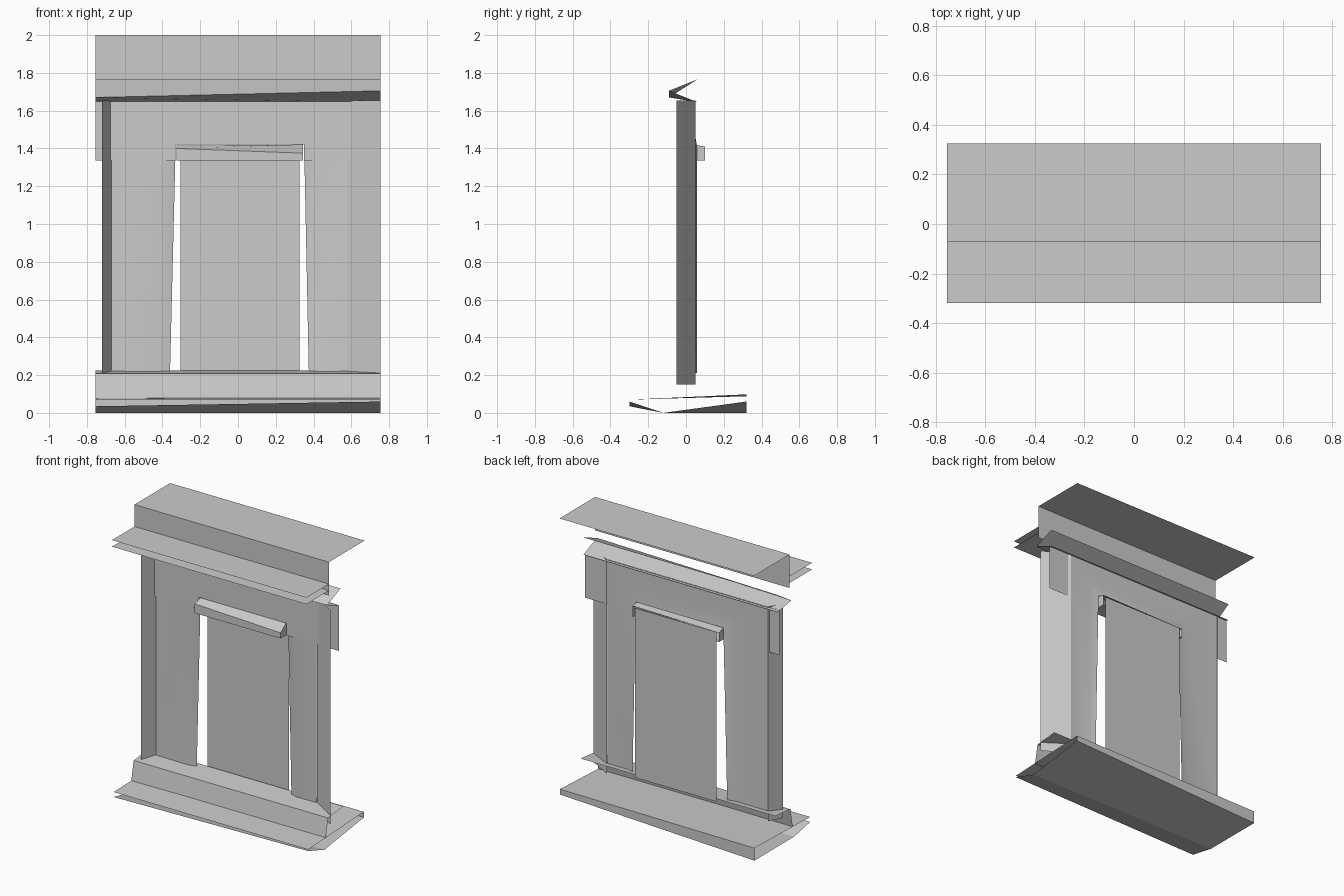
import bpy

W = 0.755  # half width


def mesh(name, verts, faces, smooth=False):
    me = bpy.data.meshes.new(name)
    me.from_pydata(verts, [], faces)
    me.update()
    for p in me.polygons:
        p.use_smooth = smooth
    ob = bpy.data.objects.new(name, me)
    bpy.context.collection.objects.link(ob)
    return ob


def loft(name, left, right=None, x0=-W, x1=W, caps=False):
    """Stretch a (y, z) profile across x; the right end may differ."""
    right = right or left
    n = len(left)
    verts = [(x0, y, z) for y, z in left] + [(x1, y, z) for y, z in right]
    faces = [(i, i + n, i + n + 1, i + 1) for i in range(n - 1)]
    if caps:
        faces += [tuple(range(n)), tuple(range(2 * n - 1, n - 1, -1))]
    return mesh(name, verts, faces)


def wall(name, a, b, z0, z1):
    """Upright panel between two plan points."""
    return mesh(name, [(*a, z0), (*b, z0), (*b, z1), (*a, z1)], [(0, 1, 2, 3)])


# Top slab with its fascia, and the two thin ledge sheets
loft("top_slab", [(0.325, 2.0), (-0.07, 2.0), (-0.07, 1.765)])
loft("ledge_upper", [(-0.07, 1.846), (-0.32, 1.846)])
loft("ledge_lower", [(-0.07, 1.80), (-0.32, 1.80)])

# V-shaped cornice moulding under the slab
loft("cornice", [(0.06, 1.765), (-0.09, 1.67), (0.06, 1.645)],
     [(0.06, 1.765), (-0.09, 1.705), (0.06, 1.645)])

# Header with a notch for the opening
mesh("header",
     [(-W, 0.04, 1.335), (-0.33, 0.04, 1.335), (-0.33, 0.04, 1.42), (0.35, 0.04, 1.42),
      (0.35, 0.04, 1.335), (W, 0.04, 1.335), (W, 0.04, 1.65), (-W, 0.04, 1.65)],
     [(0, 1, 2, 7), (2, 3, 6, 7), (3, 4, 5, 6)])

# Door surround: outer edge, lip start, lip inner edge
outer = [(-0.67, 0.045, 0.21), (-0.67, 0.045, 1.65), (0.58, 0.045, 1.65), (0.58, 0.045, 0.21)]
mid = [(-0.42, 0.043, 0.21), (-0.40, 0.043, 1.50), (0.41, 0.043, 1.50), (0.42, 0.043, 0.21)]
inner = [(-0.36, 0.057, 0.21), (-0.33, 0.057, 1.42), (0.35, 0.057, 1.42), (0.375, 0.057, 0.21)]
faces = [(r + i, r + i + 1, r + i + 5, r + i + 4) for r in (0, 4) for i in range(3)]
mesh("surround", outer + mid + inner, faces, smooth=True)

# Slanted side strips
wall("left_strip", (-0.72, -0.05), (-0.67, 0.05), 0.15, 1.655)
wall("right_strip", (0.58, 0.05), (W, -0.05), 0.15, 1.655)

# Door panel and the small lintel over it
wall("door_panel", (-0.305, 0.1), (0.325, 0.1), 0.21, 1.40)
loft("lintel", [(0.1, 1.335), (-0.02, 1.335), (-0.02, 1.40), (0.05, 1.415), (0.1, 1.40)],
     [(0.1, 1.335), (-0.02, 1.335), (-0.02, 1.375), (0.04, 1.42), (0.1, 1.41)],
     x0=-0.325, x1=0.345, caps=True)

# Threshold shelf and its leaning riser
loft("threshold", [(0.09, 0.225), (-0.08, 0.208), (-0.105, 0.075)])

# Base: top sheet with back edge and twisted underside
loft("base", [(-0.30, 0.07), (0.32, 0.088), (0.32, 0.0), (-0.12, 0.0), (-0.30, 0.035)],
     [(-0.30, 0.07), (0.32, 0.098), (0.32, 0.06), (-0.12, 0.0), (-0.30, 0.06)])
